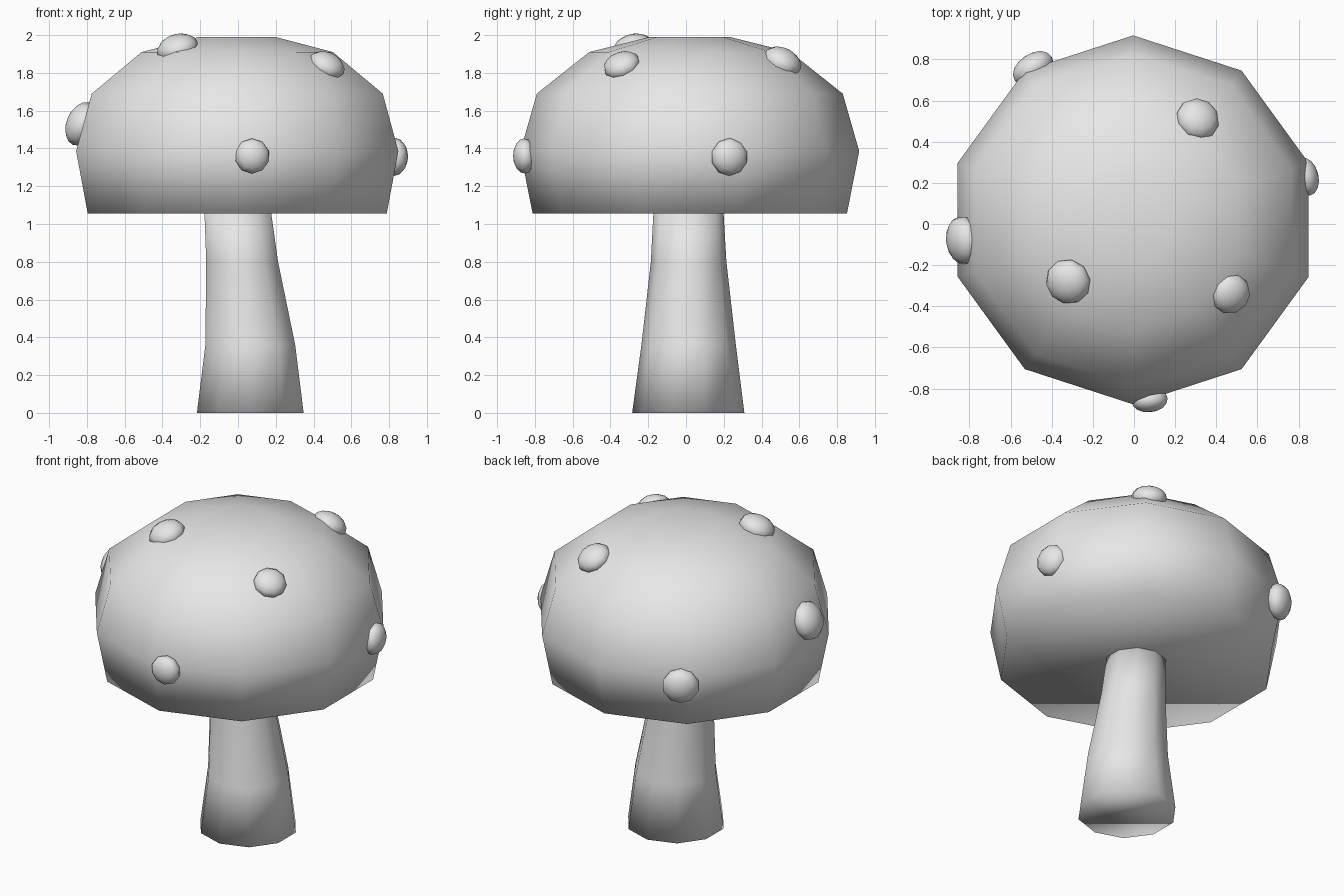
import bpy, bmesh, math
from mathutils import Vector

cube = bpy.data.objects.get("Cube")
if cube:
    bpy.data.objects.remove(cube, do_unlink=True)

SIDES = 10

grey = bpy.data.materials.new("plain_grey")
grey.use_nodes = True
grey.diffuse_color = (0.8, 0.8, 0.8, 1)
grey.node_tree.nodes["Principled BSDF"].inputs["Base Color"].default_value = grey.diffuse_color


def finish(name, bm):
    """Turn a bmesh into a smooth shaded object."""
    bmesh.ops.recalc_face_normals(bm, faces=bm.faces)
    for face in bm.faces:
        face.smooth = True
    mesh = bpy.data.meshes.new(name)
    bm.to_mesh(mesh)
    bm.free()
    mesh.materials.append(grey)
    obj = bpy.data.objects.new(name, mesh)
    bpy.context.collection.objects.link(obj)
    return obj


def loft(name, rings):
    """Skin ten-sided rings given as (centre x, centre y, z, radius)."""
    bm = bmesh.new()
    loops = []
    for cx, cy, z, r in rings:
        angles = [math.pi / 2 + math.tau * i / SIDES for i in range(SIDES)]
        loops.append([bm.verts.new((cx + r * math.cos(a), cy + r * math.sin(a), z))
                      for a in angles])
    for low, high in zip(loops, loops[1:]):
        for i in range(SIDES):
            j = (i + 1) % SIDES
            bm.faces.new((low[i], low[j], high[j], high[i]))
    bm.faces.new(loops[0][::-1])
    bm.faces.new(loops[-1])
    return finish(name, bm)


# Curved stem, wider at the foot
loft("stem", [(0.065, 0.012, 0, 0.297), (0.065, 0.014, 0.36, 0.25),
              (0.022, 0.014, 0.8, 0.2), (-0.002, 0.013, 1.07, 0.185)])

# Domed cap with a flat underside
cap_profile = [(1.055, 0.832), (1.385, 0.897), (1.69, 0.81), (1.91, 0.533), (1.99, 0.213)]
loft("cap", [(-0.004, 0.02, z, r) for z, r in cap_profile])

# Flattened bumps lying on the cap: centre and radius
spots = {
    "front": (0.075, -0.855, 1.36, 0.093),
    "left": (0.832, 0.23, 1.355, 0.1),
    "right": (-0.83, -0.08, 1.53, 0.12),
    "top": (-0.32, -0.28, 1.93, 0.112),
    "front_upper": (0.47, -0.34, 1.84, 0.1),
    "back_upper": (0.31, 0.51, 1.86, 0.107),
    "back": (-0.49, 0.755, 1.33, 0.112),
}
for place, (x, y, z, r) in spots.items():
    bm = bmesh.new()
    bmesh.ops.create_uvsphere(bm, u_segments=SIDES, v_segments=8, radius=r)
    bmesh.ops.scale(bm, vec=(1, 1, 0.65), verts=bm.verts)
    spot = finish("spot_" + place, bm)
    outward = Vector((x / 0.81, (y - 0.02) / 0.81, (z - 1.37) / 0.4))
    spot.location = (x, y, z)
    spot.rotation_euler = outward.to_track_quat("Z", "Y").to_euler()
